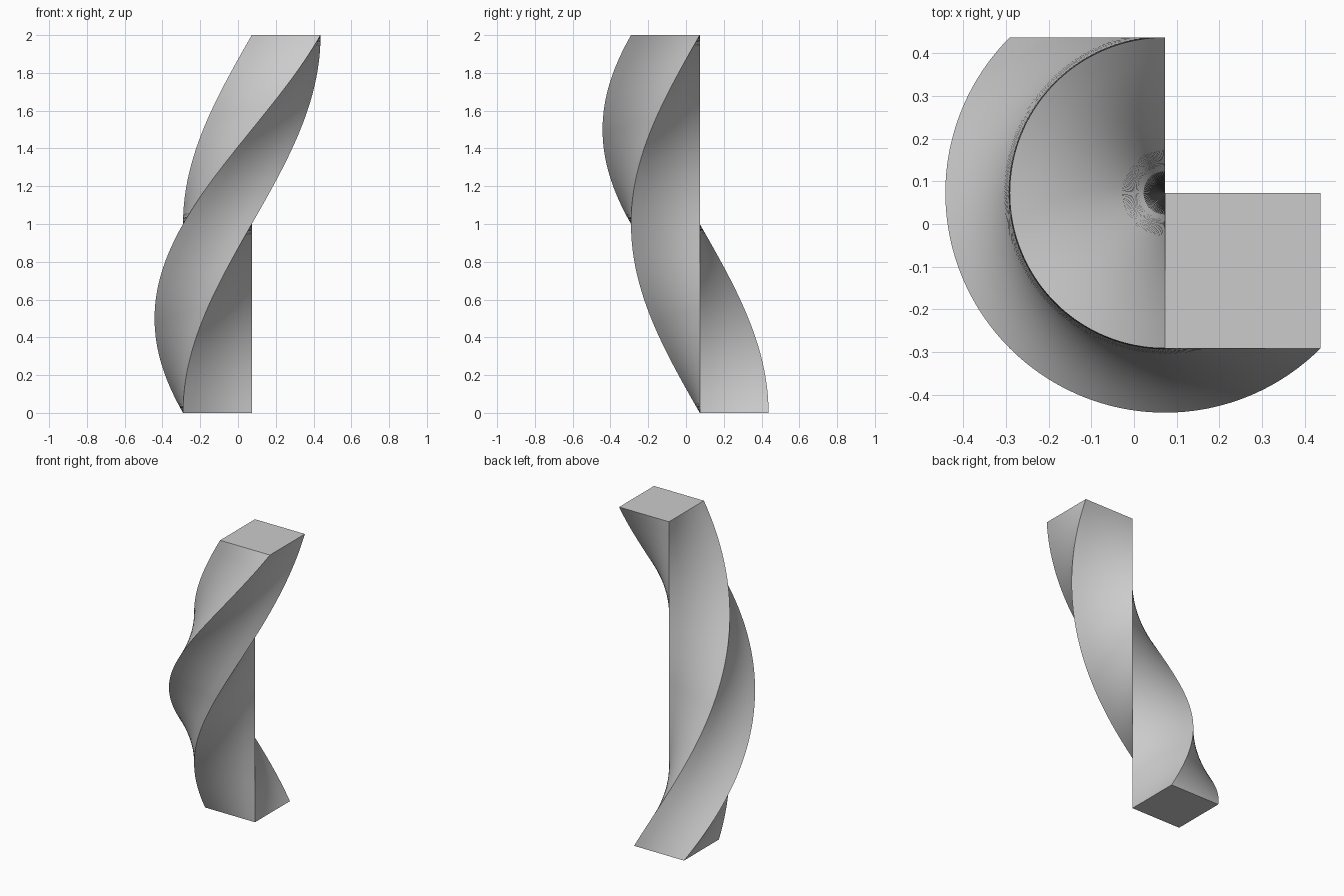
import bpy
import bmesh
import math
from mathutils import Matrix, Vector

cube = bpy.data.objects.get("Cube")
if cube:
    bpy.data.objects.remove(cube, do_unlink=True)

SIDE = 0.364      # width of the square section
AXIS = 0.073      # x and y of the twist axis
HEIGHT = 2.0
STEPS = 96        # rings along the height
CUTS = 6          # segments along each side of the square

# Plain grey material
grey = bpy.data.materials.new("plain_grey")
grey.use_nodes = True
colour = (0.6, 0.6, 0.6, 1.0)
grey.diffuse_color = colour
grey.node_tree.nodes["Principled BSDF"].inputs["Base Color"].default_value = colour

# Square section with one corner on the twist axis
corners = [Vector(c) * SIDE for c in ((0, 0, 0), (0, 1, 0), (-1, 1, 0), (-1, 0, 0))]
section = [a.lerp(b, k / CUTS)
           for a, b in zip(corners, corners[1:] + corners[:1])
           for k in range(CUTS)]

# Sweep the section up the axis through half a turn
bm = bmesh.new()
rings = []
for i in range(STEPS + 1):
    t = i / STEPS
    place = Matrix.Translation((AXIS, AXIS, HEIGHT * t)) @ Matrix.Rotation(math.pi * t, 4, 'Z')
    rings.append([bm.verts.new(place @ p) for p in section])

n = len(section)
for low, high in zip(rings, rings[1:]):
    for j in range(n):
        k = (j + 1) % n
        bm.faces.new((low[j], low[k], high[k], high[j]))

# Flat end caps
bm.faces.new(rings[0])
bm.faces.new(rings[-1])
bmesh.ops.recalc_face_normals(bm, faces=bm.faces)

mesh = bpy.data.meshes.new("twisted_column")
bm.to_mesh(mesh)
bm.free()
mesh.materials.append(grey)
column = bpy.data.objects.new("twisted_column", mesh)
bpy.context.collection.objects.link(column)

# Smooth walls, crisp corners
mesh.shade_smooth()
mesh.set_sharp_from_angle(angle=math.radians(30))
